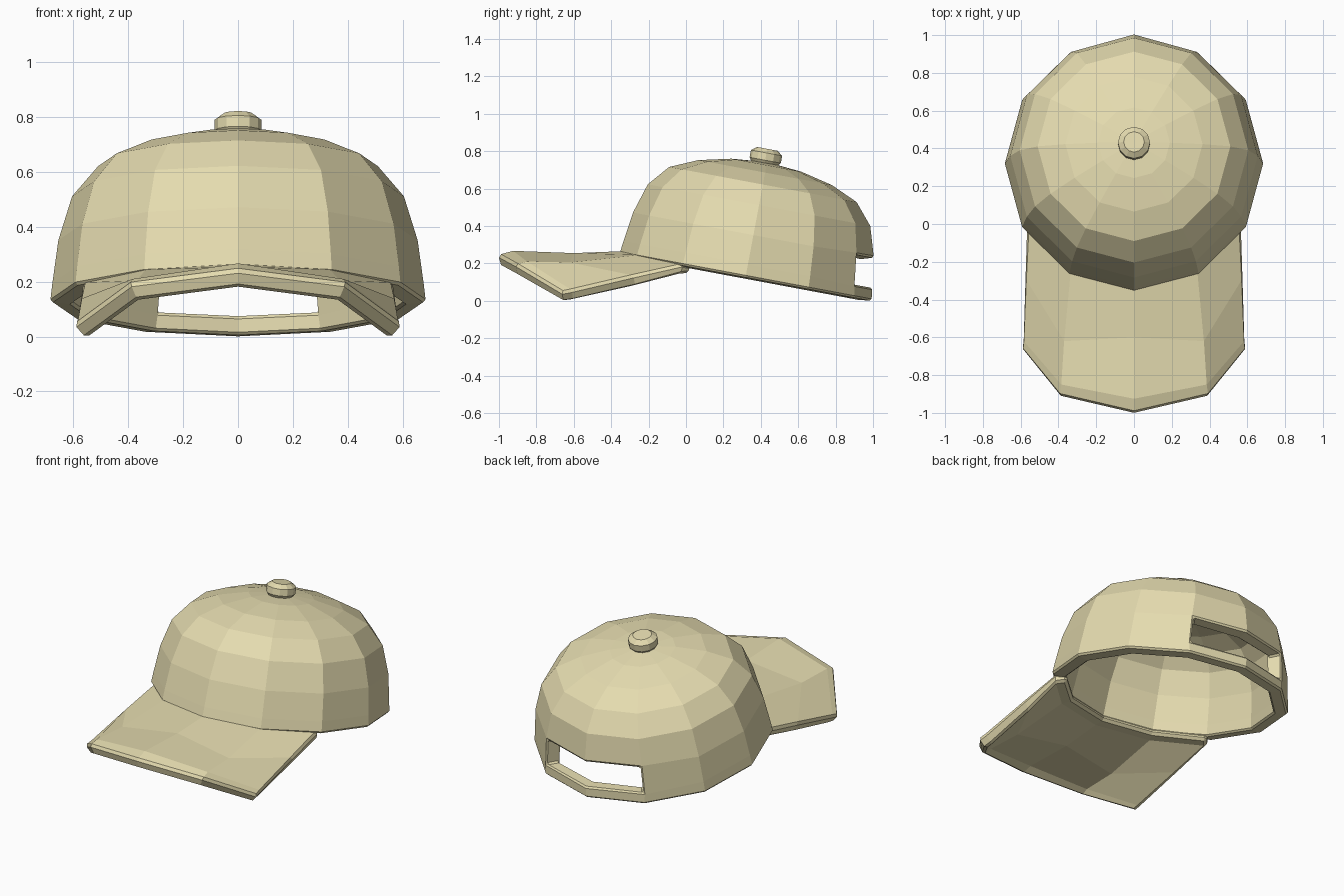
import bpy, bmesh
from math import sin, cos, tau, radians

if "Cube" in bpy.data.objects:
    bpy.data.objects.remove(bpy.data.objects["Cube"])

TILT = radians(-10.6)
CENTRE = (0, 0.32, 0.135)
SIDES = 12

cloth = bpy.data.materials.new("khaki_cloth")
cloth.diffuse_color = (0.78, 0.71, 0.43, 1)
cloth.use_nodes = True
cloth.node_tree.nodes["Principled BSDF"].inputs["Base Color"].default_value = cloth.diffuse_color


def finish(bm, name, tilted=True):
    mesh = bpy.data.meshes.new(name)
    bm.to_mesh(mesh)
    bm.free()
    obj = bpy.data.objects.new(name, mesh)
    bpy.context.collection.objects.link(obj)
    mesh.materials.append(cloth)
    if tilted:
        obj.location = CENTRE
        obj.rotation_euler.x = TILT
    return obj


def thicken(obj, thickness, bevel, group=""):
    solid = obj.modifiers.new("thickness", "SOLIDIFY")
    solid.thickness = thickness
    solid.offset = -1
    solid.use_even_offset = True
    solid.vertex_group = group
    edge = obj.modifiers.new("edge", "BEVEL")
    edge.width = bevel
    edge.segments = 1
    edge.limit_method = "ANGLE"
    edge.angle_limit = radians(55)


def lathe(profile, skip=()):
    """Turn (radius, height) pairs into 12-sided rings; zero radius is a pole."""
    bm = bmesh.new()
    rings = []
    for r, h in profile:
        if r == 0:
            rings.append([bm.verts.new((0, 0, h))] * SIDES)
        else:
            rings.append([bm.verts.new((r * sin(k * tau / SIDES), r * cos(k * tau / SIDES), h))
                          for k in range(SIDES)])
    for i in range(len(rings) - 1):
        a, b = rings[i], rings[i + 1]
        for k in range(SIDES):
            if (i, k) in skip:
                continue
            n = (k + 1) % SIDES
            loop = list(dict.fromkeys((a[n], a[k], b[k], b[n])))
            bm.faces.new(loop)
    return bm


# Crown: faceted dome with the strap opening left out of the two back panels
crown_profile = [(0.685, -0.009), (0.677, 0.06), (0.655, 0.22), (0.605, 0.383), (0.51, 0.495),
                 (0.363, 0.56), (0.19, 0.6), (0, 0.617)]
crown = finish(lathe(crown_profile, skip={(1, 0), (1, SIDES - 1)}), "crown")
thicken(crown, 0.08, 0.01)

# Button on top of the crown
button_profile = [(0, 0.6), (0.07, 0.607), (0.085, 0.627), (0.085, 0.667), (0.055, 0.689), (0, 0.689)]
button = finish(lathe(button_profile), "button")
button.location.y -= 0.012

# Brim: half grid of columns from the centre outward, rows front to back, mirrored;
# the back row runs under the crown wall to its inner edge
columns = [
    [(0, -1.003, 0.245), (0, -0.925, 0.267), (0, -0.60, 0.255), (0, -0.34, 0.265), (0, -0.262, 0.25)],
    [(0.393, -0.912, 0.195), (0.385, -0.85, 0.21), (0.37, -0.62, 0.205), (0.335, -0.25, 0.245),
     (0.295, -0.182, 0.232)],
    [(0.598, -0.662, 0.045), (0.592, -0.61, 0.056), (0.58, -0.28, 0.135), (0.568, -0.02, 0.195),
     (0.52, 0.03, 0.183)],
]
row_thickness = [1, 1, 0.95, 0.75, 0.55]
bm = bmesh.new()
grid = [[bm.verts.new(p) for p in col] for col in columns]
for c in range(2):
    for r in range(4):
        bm.faces.new((grid[c][r], grid[c + 1][r], grid[c + 1][r + 1], grid[c][r + 1]))
brim = finish(bm, "brim", tilted=False)
group = brim.vertex_groups.new(name="thick")
for c in range(3):
    for r, weight in enumerate(row_thickness):
        group.add([c * 5 + r], weight, "REPLACE")
mirror = brim.modifiers.new("mirror", "MIRROR")
mirror.use_axis[0] = True
thicken(brim, 0.068, 0.014, "thick")
